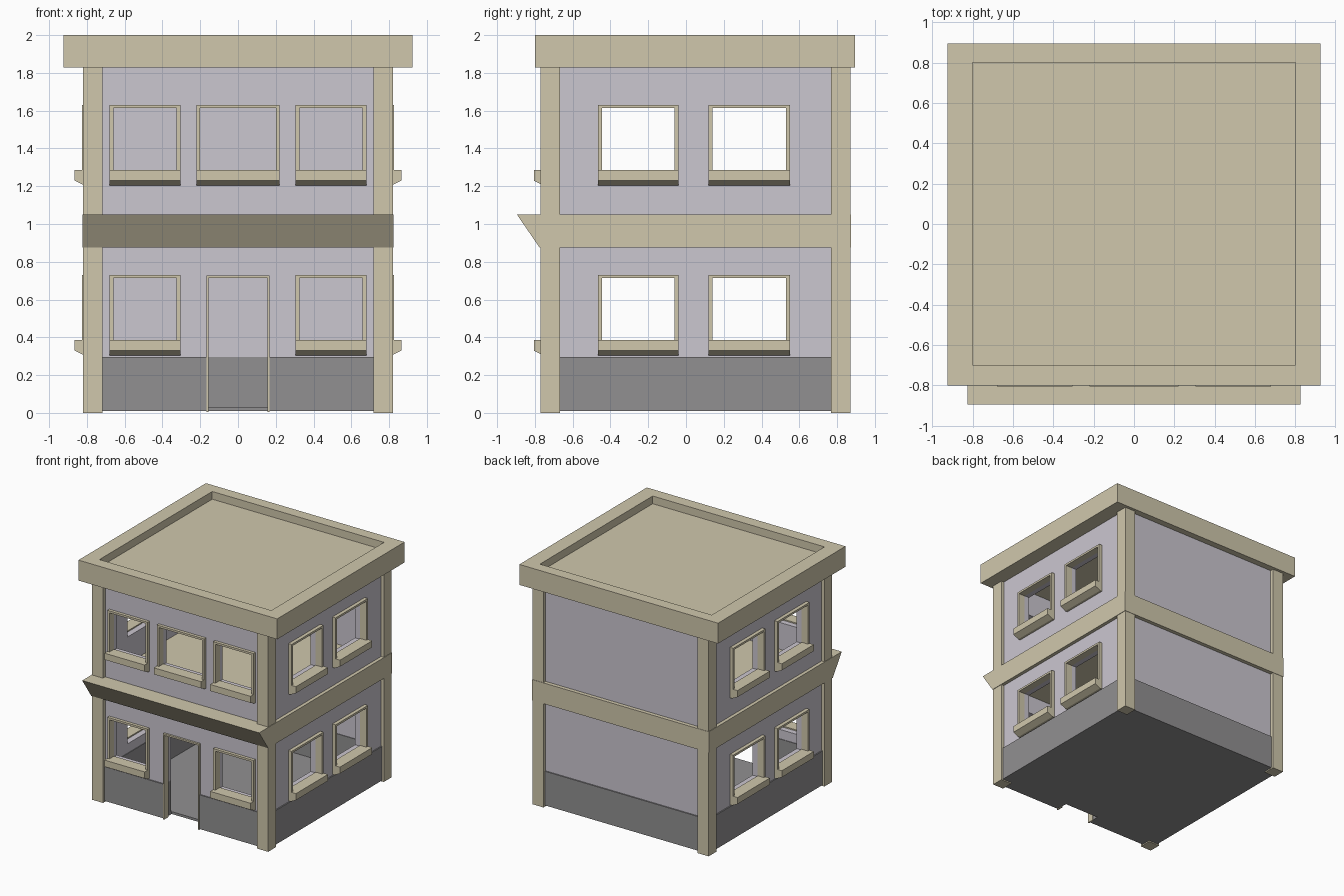
import bpy, bmesh

if "Cube" in bpy.data.objects:
    bpy.data.objects.remove(bpy.data.objects["Cube"])


def material(name, rgb):
    m = bpy.data.materials.new(name)
    m.diffuse_color = (*rgb, 1)
    m.use_nodes = True
    m.node_tree.nodes["Principled BSDF"].inputs["Base Color"].default_value = m.diffuse_color
    return m


TAN = material("sandstone trim", (0.63, 0.575, 0.415))
WALL = material("pale lilac wall", (0.60, 0.57, 0.63))
GREY = material("grey plinth", (0.285, 0.28, 0.285))


def finish(name, bm, mat):
    bmesh.ops.recalc_face_normals(bm, faces=bm.faces)
    me = bpy.data.meshes.new(name)
    bm.to_mesh(me)
    bm.free()
    me.materials.append(mat)
    ob = bpy.data.objects.new(name, me)
    bpy.context.collection.objects.link(ob)
    return ob


def add_box(bm, x0, x1, y0, y1, z0, z1):
    r = bmesh.ops.create_cube(bm, size=1)
    for v in r["verts"]:
        v.co = ((x0 + x1) / 2 + v.co.x * (x1 - x0),
                (y0 + y1) / 2 + v.co.y * (y1 - y0),
                (z0 + z1) / 2 + v.co.z * (z1 - z0))


def box(name, mat, *dims):
    bm = bmesh.new()
    add_box(bm, *dims)
    return finish(name, bm, mat)


def cut(ob, *dims):
    c = box("cutter", ob.data.materials[0], *dims)
    c.hide_render = True
    m = ob.modifiers.new("cut", "BOOLEAN")
    m.operation, m.solver, m.object = "DIFFERENCE", "EXACT", c
    bpy.context.view_layer.objects.active = ob
    bpy.ops.object.modifier_apply(modifier=m.name)
    bpy.data.objects.remove(c)


def prism(bm, profile, place, a0, a1):
    """Extrude a 2D profile between a0 and a1; place maps (a, p, z) to 3D."""
    ends = [[bm.verts.new(place(a, p, z)) for p, z in profile] for a in (a0, a1)]
    bm.faces.new(ends[0])
    bm.faces.new(ends[1][::-1])
    n = len(profile)
    for i in range(n):
        j = (i + 1) % n
        bm.faces.new((ends[0][i], ends[0][j], ends[1][j], ends[1][i]))


# Ways to place parts: along the front wall, right wall and left wall (p = outward)
def front(a, p, z): return (a, -p, z)
def right(a, p, z): return (p, a, z)
def left(a, p, z): return (-p, a, z)


def rect(p0, p1, z0, z1):
    return [(p0, z0), (p1, z0), (p1, z1), (p0, z1)]


# Window spans: along the wall, with the outer frame size
FRONT_UP = [(-0.68, -0.305), (-0.22, 0.22), (0.305, 0.68)]
FRONT_LOW = [FRONT_UP[0], FRONT_UP[2]]
SIDE = [(-0.465, -0.04), (0.12, 0.55)]
T = 0.02                      # frame width
SILL = {0.33: 0.73, 1.23: 1.63}   # sill base height -> frame top


def window(name, place, a0, a1, z, top, p):
    """Jambs, head and sloped sill; p is the frame's outward face."""
    bm = bmesh.new()
    prism(bm, rect(p - 0.06, p, z, top), place, a0, a0 + T)
    prism(bm, rect(p - 0.06, p, z, top), place, a1 - T, a1)
    prism(bm, rect(p - 0.06, p, top - 0.017, top), place, a0 + T, a1 - T)
    prism(bm, [(p - 0.06, z - 0.025), (p - 0.01, z - 0.025), (p + 0.04, z),
               (p + 0.04, z + 0.055), (p - 0.06, z + 0.055)], place, a0, a1)
    finish(name, bm, TAN)


# Upper walls and plinth as open shells
walls = box("walls", WALL, -0.795, 0.795, -0.74, 0.84, 0.28, 1.85)
cut(walls, -0.715, 0.715, -0.66, 0.76, 0.1, 1.95)
plinth = box("plinth", GREY, -0.805, 0.805, -0.75, 0.85, 0.01, 0.297)
cut(plinth, -0.71, 0.71, -0.655, 0.755, 0.03, 0.5)

# Door opening and its thin frame
for part in (walls, plinth):
    cut(part, -0.163, 0.163, -1, -0.65, -0.1, 0.72)
bm = bmesh.new()
prism(bm, rect(0.70, 0.757, 0.005, 0.727), front, -0.168, -0.157)
prism(bm, rect(0.70, 0.757, 0.005, 0.727), front, 0.157, 0.168)
prism(bm, rect(0.70, 0.757, 0.713, 0.727), front, -0.157, 0.157)
finish("door_frame", bm, TAN)

# Windows on front and both sides
for z, top in SILL.items():
    level = "lower" if z < 1 else "upper"
    for i, (a, b) in enumerate(FRONT_LOW if z < 1 else FRONT_UP):
        cut(walls, a + 0.015, b - 0.015, -1, -0.6, z + 0.045, top - 0.012)
        window(f"{level}_front_window_{i}", front, a, b, z, top, 0.766)
    for i, (a, b) in enumerate(SIDE):
        cut(walls, -1, 1, a + 0.015, b - 0.015, z + 0.045, top - 0.012)
        window(f"{level}_right_window_{i}", right, a, b, z, top, 0.825)
        window(f"{level}_left_window_{i}", left, a, b, z, top, 0.825)

# Corner pillars
bm = bmesh.new()
for x in (-0.82, 0.718):
    for y in (-0.77, 0.768):
        add_box(bm, x, x + 0.102, y, y + 0.102, 0, 1.84)
finish("corner_pillars", bm, TAN)

# Middle floor band with the sloped front ledge
bm = bmesh.new()
prism(bm, [(-0.873, 0.875), (0.775, 0.875), (0.895, 1.05), (-0.873, 1.05)],
      front, -0.824, 0.824)
finish("floor_band", bm, TAN)

# Flat roof with a raised rim
roof = box("roof", TAN, -0.925, 0.925, -0.80, 0.895, 1.828, 2.0)
cut(roof, -0.80, 0.80, -0.70, 0.80, 1.935, 2.2)
